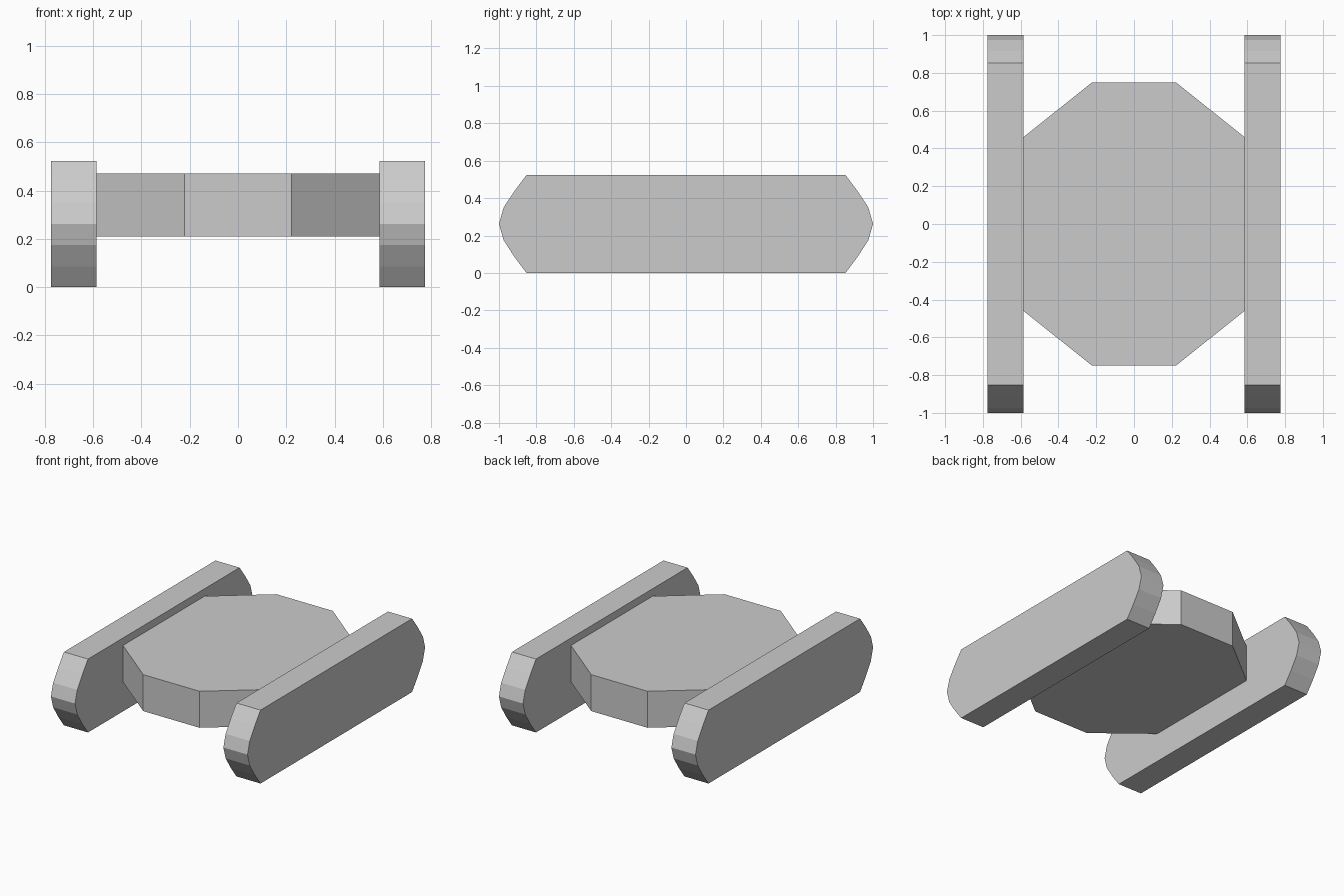
import bpy, bmesh
from mathutils import Vector

if "Cube" in bpy.data.objects:
    bpy.data.objects.remove(bpy.data.objects["Cube"])


def prism(name, profile, extrude):
    """Extrude a closed profile of 3D points along a vector."""
    bm = bmesh.new()
    face = bm.faces.new([bm.verts.new(p) for p in profile])
    ext = bmesh.ops.extrude_face_region(bm, geom=[face], use_keep_orig=True)
    moved = [g for g in ext["geom"] if isinstance(g, bmesh.types.BMVert)]
    bmesh.ops.translate(bm, verts=moved, vec=Vector(extrude))
    bmesh.ops.recalc_face_normals(bm, faces=bm.faces)
    mesh = bpy.data.meshes.new(name)
    bm.to_mesh(mesh)
    bm.free()
    obj = bpy.data.objects.new(name, mesh)
    bpy.context.collection.objects.link(obj)
    return obj


# Side tracks: long bars with faceted round ends
end = [(0.853, 0.0), (0.917, 0.085), (0.975, 0.175), (1.0, 0.262),
       (0.975, 0.35), (0.917, 0.438), (0.853, 0.523)]
outline = end + [(-y, z) for y, z in reversed(end)]
for name, x in (("left_track", -0.775), ("right_track", 0.585)):
    prism(name, [(x, y, z) for y, z in outline], (0.19, 0, 0))

# Central hull: flat eight-sided slab between the tracks
quarter = [(0.585, 0.46), (0.222, 0.75)]
half = quarter + [(-x, y) for x, y in reversed(quarter)]
hull = half + [(-x, -y) for x, y in half]
prism("hull", [(x, y, 0.21) for x, y in hull], (0, 0, 0.26))
